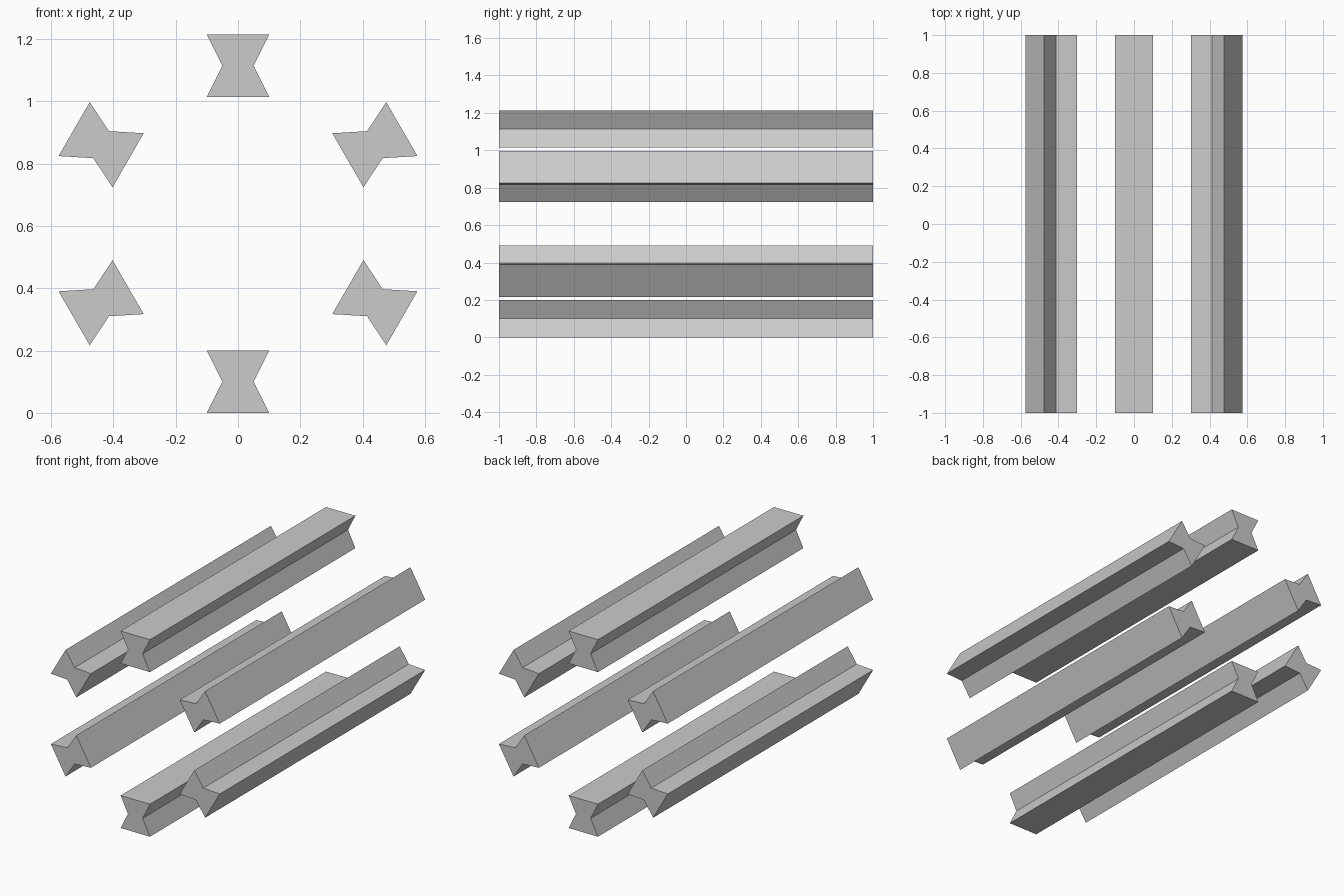
import bpy, bmesh, math

if "Cube" in bpy.data.objects:
    bpy.data.objects.remove(bpy.data.objects["Cube"])

RADIUS = 0.507      # ring radius to beam centres
HALF = 0.1          # half width of the beam section
WAIST = 0.05        # half width at the notch
LENGTH = 2.0

# Bow-tie section: (tangential, radial)
SECTION = [(-HALF, -HALF), (HALF, -HALF), (WAIST, 0),
           (HALF, HALF), (-HALF, HALF), (-WAIST, 0)]


def beam(name, angle):
    """Notched beam along y, turned about the ring centre."""
    c, s = math.cos(angle), math.sin(angle)
    bm = bmesh.new()
    ring = []
    for t, r in SECTION:
        r += RADIUS
        ring.append(bm.verts.new((t * c + r * s, -LENGTH / 2,
                                  r * c - t * s + RADIUS + HALF)))
    cap = bm.faces.new(ring)
    ext = bmesh.ops.extrude_face_region(bm, geom=[cap], use_keep_orig=True)
    verts = [v for v in ext["geom"] if isinstance(v, bmesh.types.BMVert)]
    bmesh.ops.translate(bm, verts=verts, vec=(0, LENGTH, 0))
    bmesh.ops.recalc_face_normals(bm, faces=bm.faces[:])
    mesh = bpy.data.meshes.new(name)
    bm.to_mesh(mesh)
    bm.free()
    obj = bpy.data.objects.new(name, mesh)
    bpy.context.collection.objects.link(obj)


# Six beams in a ring
for i in range(6):
    beam(f"notched_beam_{i + 1}", i * math.pi / 3)
